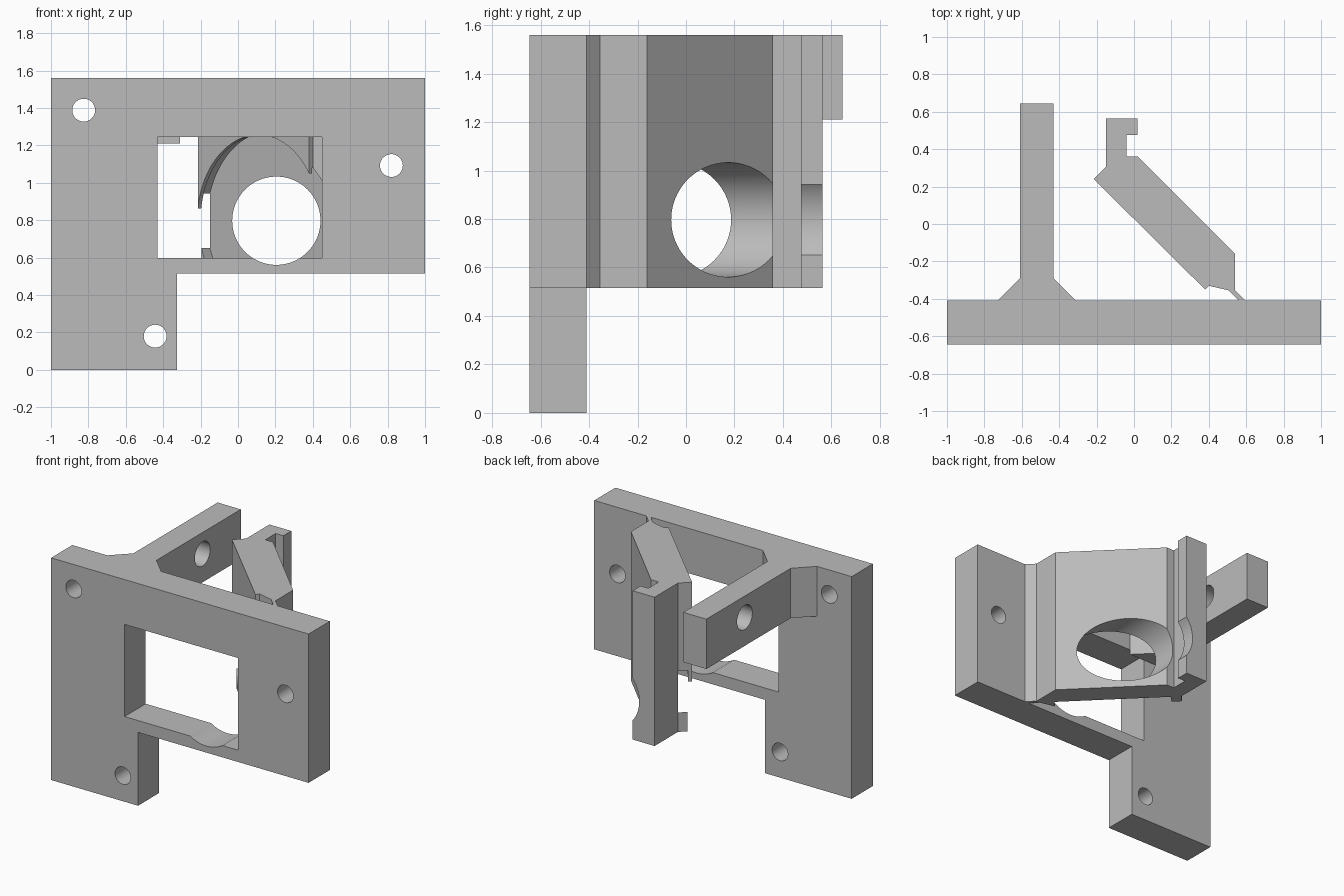
import bpy, bmesh
from math import sqrt
from mathutils import Vector

cube = bpy.data.objects.get("Cube")
if cube:
    bpy.data.objects.remove(cube, do_unlink=True)

grey = bpy.data.materials.new("plain grey")
grey.use_nodes = True
grey.diffuse_color = (0.5, 0.5, 0.5, 1)
grey.node_tree.nodes["Principled BSDF"].inputs["Base Color"].default_value = (0.5, 0.5, 0.5, 1)


def prism(name, outline, low, high, axis="z"):
    """Extrude an outline along z (points are x, y) or along y (points are x, z)."""
    bm = bmesh.new()
    place = (lambda a, b: (a, b, low)) if axis == "z" else (lambda a, b: (a, low, b))
    face = bm.faces.new([bm.verts.new(place(a, b)) for a, b in outline])
    moved = bmesh.ops.extrude_face_region(bm, geom=[face])["geom"]
    step = Vector((0, 0, high - low)) if axis == "z" else Vector((0, high - low, 0))
    bmesh.ops.translate(bm, vec=step, verts=[v for v in moved if isinstance(v, bmesh.types.BMVert)])
    bmesh.ops.recalc_face_normals(bm, faces=bm.faces)
    mesh = bpy.data.meshes.new(name)
    bm.to_mesh(mesh)
    bm.free()
    mesh.materials.append(grey)
    obj = bpy.data.objects.new(name, mesh)
    bpy.context.collection.objects.link(obj)
    return obj


def rod(start, end, radius, sides=96):
    """Round cutter between two points."""
    start, end = Vector(start), Vector(end)
    bpy.ops.mesh.primitive_cylinder_add(vertices=sides, radius=radius, depth=(end - start).length,
                                        location=(start + end) / 2)
    obj = bpy.context.object
    obj.rotation_euler = (end - start).to_track_quat("Z", "Y").to_euler()
    obj.data.materials.append(grey)
    return obj


def cut(target, cutter):
    cutter.hide_render = True
    mod = target.modifiers.new("cut", "BOOLEAN")
    mod.operation, mod.solver, mod.object = "DIFFERENCE", "EXACT", cutter
    bpy.context.view_layer.update()
    bpy.context.view_layer.objects.active = target
    bpy.ops.object.modifier_apply(modifier=mod.name)
    bpy.data.objects.remove(cutter, do_unlink=True)


def rect(x0, x1, y0, y1):
    return [(x0, y0), (x1, y0), (x1, y1), (x0, y1)]


BACK, FRONT, BASE, TOP = -0.41, -0.645, 0.515, 1.56
BORE_X, BORE_Z = 0.205, 0.797


def bore():
    return rod((BORE_X, -1, BORE_Z), (BORE_X, 1, BORE_Z), 0.236)


# Mounting plate with one leg, a window and screw holes
plate = prism("mounting_plate", [(-1, 0), (-0.325, 0), (-0.325, BASE), (1, BASE), (1, TOP), (-1, TOP)],
              FRONT, BACK, "y")
cut(plate, prism("window_cutter", rect(-0.43, 0.45, 0.598, 1.245), -1, 0, "y"))
for x, z in [(-0.825, 1.388), (0.82, 1.092), (-0.443, 0.18)]:
    cut(plate, rod((x, -1, z), (x, 0, z), 0.061, 48))
cut(plate, bore())

# Rear arm with flared root and cross hole
arm = prism("rear_arm", [(-0.73, BACK), (-0.31, BACK), (-0.43, -0.29), (-0.43, 0.645),
                         (-0.61, 0.645), (-0.61, -0.29)], 1.21, TOP)
cut(arm, rod((-1, 0.22, 1.41), (0, 0.22, 1.41), 0.085, 48))

# Slanted holder with a hook at its free end and a thin web at the plate
holder = prism("slanted_holder", [
    (-0.15, 0.563), (0.02, 0.563), (0.02, 0.475), (-0.04, 0.475), (-0.04, 0.36), (0.02, 0.36),
    (0.54, -0.16), (0.54, -0.355), (0.595, BACK), (0.56, BACK), (0.507, -0.355), (0.40, -0.33),
    (0.38, -0.35), (-0.215, 0.24), (-0.15, 0.305)], BASE, TOP)

# Round seat behind a front lip that is open downwards
inward = Vector((1, 1, 0)) / sqrt(2)
along = Vector((1, -1, 0)) / sqrt(2)
seat = Vector((-0.215, 0.24, BORE_Z)) + along * 0.454
LIP, DEPTH, R_LIP, R_SEAT = 0.028, 0.092, 0.459, 0.477
cut(holder, rod(seat + inward * (LIP - 0.002), seat + inward * DEPTH, R_SEAT))
cut(holder, rod(seat - inward * 0.1, seat + inward * LIP, R_LIP))
corners = [seat + along * s * R_LIP + inward * d
           for s, d in [(-1, -0.1), (1, -0.1), (1, LIP), (-1, LIP)]]
cut(holder, prism("slot_cutter", [(c.x, c.y) for c in corners], 0, BORE_Z))
cut(holder, bore())

# Smooth bores, sharp edges
for obj in (plate, arm, holder):
    bpy.ops.object.select_all(action="DESELECT")
    obj.select_set(True)
    bpy.context.view_layer.objects.active = obj
    bpy.ops.object.shade_smooth_by_angle(angle=0.5)
